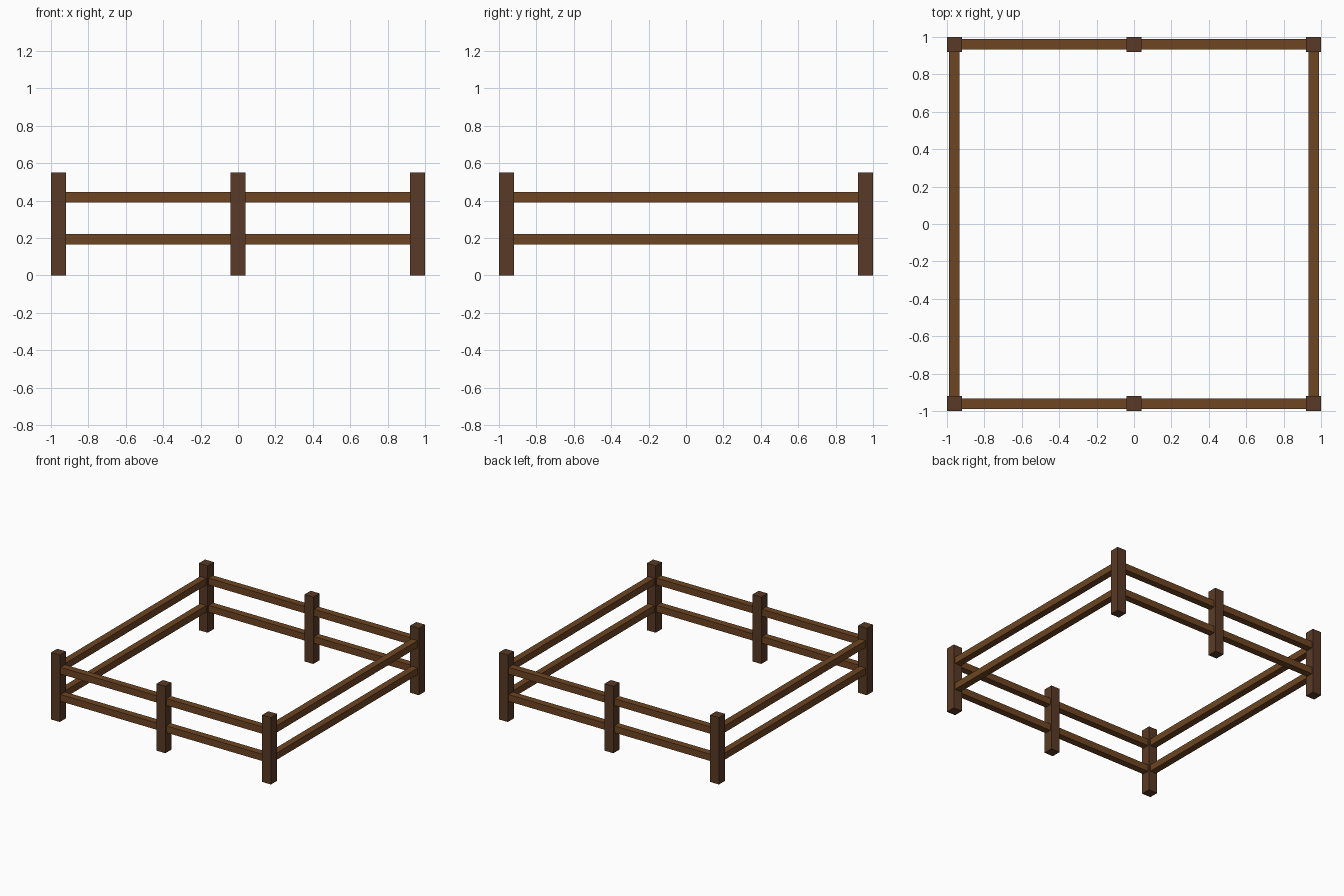
import bpy

if "Cube" in bpy.data.objects:
    bpy.data.objects.remove(bpy.data.objects["Cube"])


def material(name, color):
    m = bpy.data.materials.new(name)
    m.diffuse_color = color
    m.use_nodes = True
    m.node_tree.nodes["Principled BSDF"].inputs["Base Color"].default_value = m.diffuse_color
    return m


POST_MAT = material("dark_wood", (0.10, 0.042, 0.019, 1))
RAIL_MAT = material("brown_wood", (0.155, 0.060, 0.016, 1))


def box(name, center, size, mat):
    bpy.ops.mesh.primitive_cube_add(size=1, location=center)
    ob = bpy.context.object
    ob.name = name
    ob.scale = size
    bpy.ops.object.transform_apply(location=False, rotation=False, scale=True)
    ob.data.materials.append(mat)
    return ob


EDGE = 0.96      # post centre line
POST = 0.08      # post width
HEIGHT = 0.55    # post height
RAIL = 0.056     # rail thickness
LEVELS = {"lower": 0.193, "upper": 0.417}

# Corner posts and middle posts on the front and back
for side, y in (("front", -EDGE), ("back", EDGE)):
    for place, x in (("left", -EDGE), ("middle", 0), ("right", EDGE)):
        box(f"{side}_{place}_post", (x, y, HEIGHT / 2), (POST, POST, HEIGHT), POST_MAT)

# Two rails along every side, running between post centres
for level, z in LEVELS.items():
    for side, s in (("front", -1), ("back", 1)):
        box(f"{side}_{level}_rail", (0, s * EDGE, z), (2 * EDGE, RAIL, RAIL), RAIL_MAT)
    for side, s in (("left", -1), ("right", 1)):
        box(f"{side}_{level}_rail", (s * EDGE, 0, z), (RAIL, 2 * EDGE, RAIL), RAIL_MAT)
